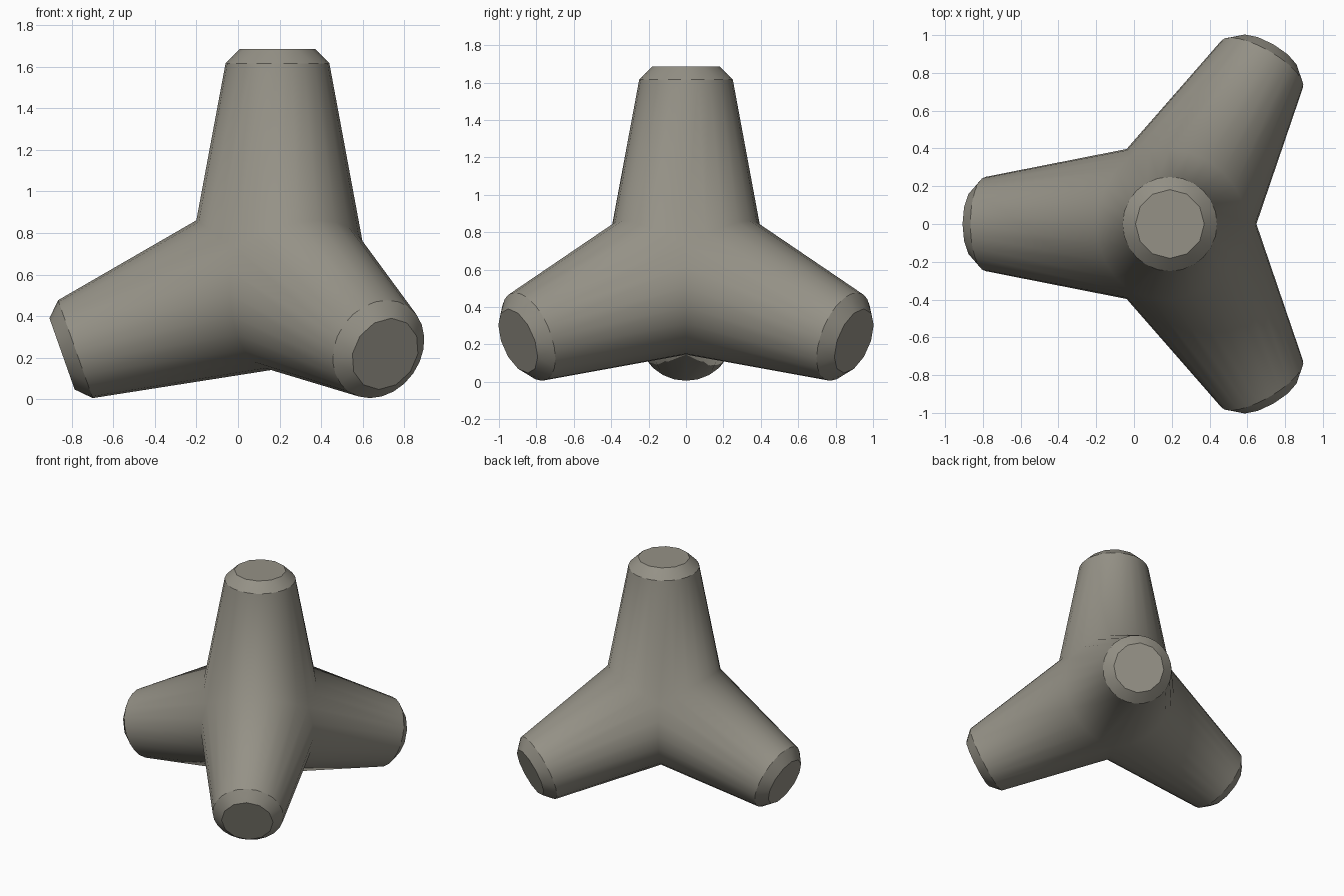
import bpy, bmesh, math
from mathutils import Vector

if "Cube" in bpy.data.objects:
    bpy.data.objects.remove(bpy.data.objects["Cube"])

SIDES = 24
CENTRE = Vector((0.19, 0, 0.585))
R0, TAPER = 0.442, 0.186         # leg radius at the hub and its loss per unit length
SHOULDER, TIP = 1.032, 1.10      # distances of chamfer start and flat end
R_SHOULDER, R_TIP = 0.25, 0.182

# Four tetrahedral leg directions
axes = [Vector((0, 0, 1))]
for deg in (180, 60, -60):
    a = math.radians(deg)
    axes.append(Vector((math.cos(a) * math.sqrt(8) / 3, math.sin(a) * math.sqrt(8) / 3, -1 / 3)))

bm = bmesh.new()
cap_faces = []


def add_leg(axis, others):
    # Cross-section frame lined up with a neighbouring leg so the seams meet
    u = (others[0] - axis * others[0].dot(axis)).normalized()
    v = axis.cross(u)
    dirs = [u * math.cos(2 * math.pi * i / SIDES) + v * math.sin(2 * math.pi * i / SIDES)
            for i in range(SIDES)]
    base, shoulder, rim = [], [], []
    for i, d in enumerate(dirs):
        # Leg starts where it meets the nearest neighbouring leg
        s = max(d.dot(o) for o in others)
        t = R0 * s / (4 / 3 + TAPER * s)
        base.append(bm.verts.new(CENTRE + axis * t + d * (R0 - TAPER * t)))
        shoulder.append(bm.verts.new(CENTRE + axis * SHOULDER + d * R_SHOULDER))
        # Flat end is a twelve-sided polygon
        if i % 2 == 0:
            rim.append(bm.verts.new(CENTRE + axis * TIP + d * R_TIP))
    for i in range(SIDES):
        j = (i + 1) % SIDES
        bm.faces.new((base[i], base[j], shoulder[j], shoulder[i])).smooth = True
    # Chamfer from shoulder to flat end
    n = len(rim)
    for k in range(n):
        a, b, c = shoulder[2 * k], shoulder[2 * k + 1], shoulder[(2 * k + 2) % SIDES]
        p, q = rim[k], rim[(k + 1) % n]
        for tri in ((a, b, p), (b, q, p), (b, c, q)):
            bm.faces.new(tri).smooth = True
    cap = bm.faces.new(rim)
    for e in cap.edges:
        e.smooth = False
    for i in range(SIDES):
        bm.edges.get((shoulder[i], shoulder[(i + 1) % SIDES])).smooth = False


for axis in axes:
    add_leg(axis, [o for o in axes if o is not axis])

# Weld the seams between legs
bmesh.ops.remove_doubles(bm, verts=bm.verts, dist=0.001)
bmesh.ops.recalc_face_normals(bm, faces=bm.faces)

mesh = bpy.data.meshes.new("four_legged_block")
bm.to_mesh(mesh)
bm.free()
block = bpy.data.objects.new("four_legged_block", mesh)
bpy.context.collection.objects.link(block)

concrete = bpy.data.materials.new("concrete grey")
concrete.diffuse_color = (0.30, 0.285, 0.24, 1)
concrete.use_nodes = True
concrete.node_tree.nodes["Principled BSDF"].inputs["Base Color"].default_value = concrete.diffuse_color
mesh.materials.append(concrete)
